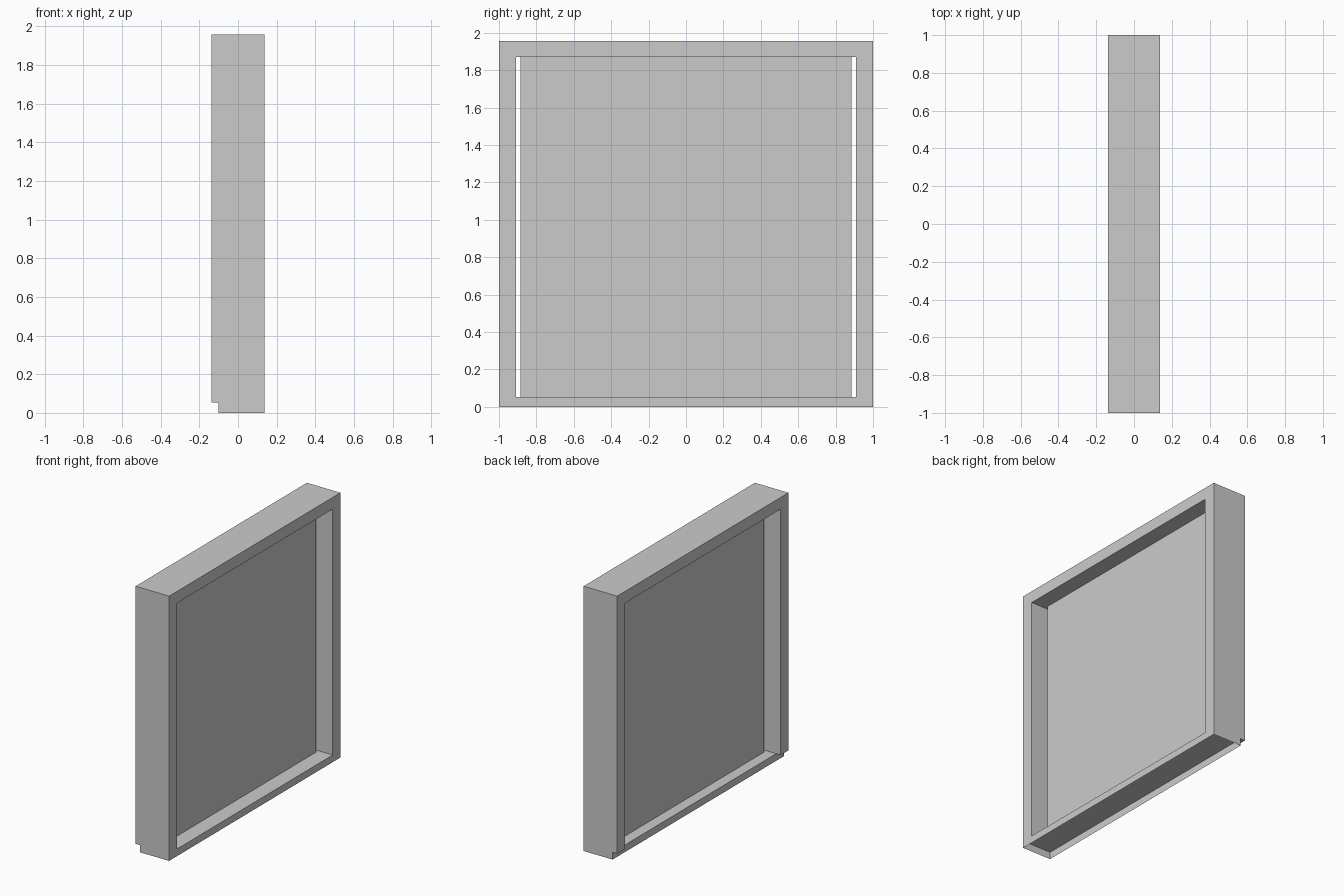
import bpy
import bmesh

if "Cube" in bpy.data.objects:
    bpy.data.objects.remove(bpy.data.objects["Cube"], do_unlink=True)

grey = bpy.data.materials.new("light_grey")
grey.use_nodes = True
grey.diffuse_color = (0.6, 0.6, 0.6, 1)
grey.node_tree.nodes["Principled BSDF"].inputs["Base Color"].default_value = grey.diffuse_color

DEPTH = 0.137      # half depth of the frame
HALF = 1.0         # half width of the frame
INNER = 0.91       # half width of the opening
SILL, HEAD, TOP = 0.053, 1.87, 1.957


def finish(name, bm):
    bmesh.ops.recalc_face_normals(bm, faces=bm.faces)
    mesh = bpy.data.meshes.new(name)
    bm.to_mesh(mesh)
    bm.free()
    mesh.materials.append(grey)
    obj = bpy.data.objects.new(name, mesh)
    bpy.context.collection.objects.link(obj)
    return obj


def box(bm, low, high):
    verts = bmesh.ops.create_cube(bm, size=1)["verts"]
    for v in verts:
        for i in range(3):
            v.co[i] = high[i] if v.co[i] > 0 else low[i]


# Upper frame: an arch profile of two jambs and a head, extruded through its depth
bm = bmesh.new()
arch = [(-HALF, SILL), (-HALF, TOP), (HALF, TOP), (HALF, SILL),
        (INNER, SILL), (INNER, HEAD), (-INNER, HEAD), (-INNER, SILL)]
face = bm.faces.new([bm.verts.new((-DEPTH, y, z)) for y, z in arch])
out = bmesh.ops.extrude_face_region(bm, geom=[face])
moved = [g for g in out["geom"] if isinstance(g, bmesh.types.BMVert)]
bmesh.ops.translate(bm, verts=moved, vec=(2 * DEPTH, 0, 0))
finish("upper_frame", bm)

# Bottom rail: a shallow tray, open underneath and stepped in on one side
bm = bmesh.new()
box(bm, (-0.1, -HALF, 0), (DEPTH, HALF, SILL))
underside = [f for f in bm.faces if f.calc_center_median().z < 0.001]
bmesh.ops.delete(bm, geom=underside, context='FACES_ONLY')
rail = finish("bottom_rail", bm)
# keep the open shell facing outward
if any(p.center.z > SILL - 0.001 and p.normal.z < 0 for p in rail.data.polygons):
    rail.data.flip_normals()

# Centre panel, with a narrow gap to each jamb
bm = bmesh.new()
box(bm, (-0.02, -0.885, SILL), (0.02, 0.885, HEAD))
finish("centre_panel", bm)
